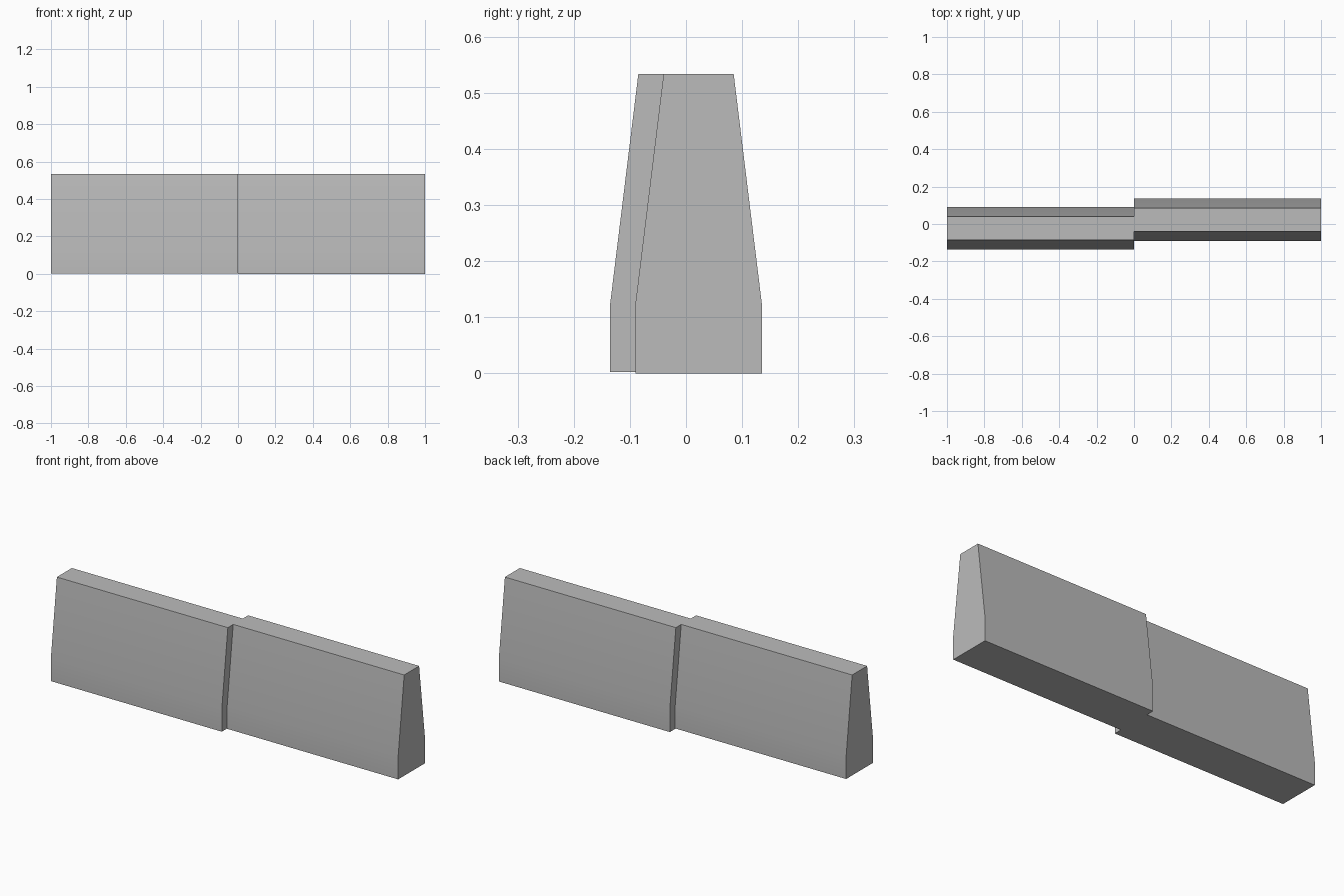
import bpy
import bmesh
from math import radians

cube = bpy.data.objects.get("Cube")
if cube:
    bpy.data.objects.remove(cube, do_unlink=True)

# Plain concrete grey
concrete = bpy.data.materials.new("concrete_grey")
concrete.use_nodes = True
colour = (0.5, 0.5, 0.5, 1)
concrete.diffuse_color = colour
concrete.node_tree.nodes["Principled BSDF"].inputs["Base Color"].default_value = colour

# Tapered barrier cross-section: half width and height
HALF_PROFILE = [(0.1125, 0.0), (0.1125, 0.125), (0.0625, 0.533)]
OFFSET = 0.0225


def barrier_half(name, x_start, y_shift, base):
    """Extrude the tapered section one unit along x."""
    outline = [(y, max(z, base)) for y, z in HALF_PROFILE]
    outline += [(-y, z) for y, z in reversed(outline)]
    bm = bmesh.new()
    end = bm.faces.new([bm.verts.new((x_start, y + y_shift, z)) for y, z in outline])
    extruded = bmesh.ops.extrude_face_region(bm, geom=[end])["geom"]
    moved = [v for v in extruded if isinstance(v, bmesh.types.BMVert)]
    bmesh.ops.translate(bm, verts=moved, vec=(1, 0, 0))
    bmesh.ops.recalc_face_normals(bm, faces=bm.faces[:])
    mesh = bpy.data.meshes.new(name)
    bm.to_mesh(mesh)
    bm.free()
    mesh.materials.append(concrete)
    obj = bpy.data.objects.new(name, mesh)
    bpy.context.collection.objects.link(obj)
    # Soften the shallow kink, keep the corners crisp
    bpy.ops.object.select_all(action="DESELECT")
    obj.select_set(True)
    bpy.context.view_layer.objects.active = obj
    bpy.ops.object.shade_smooth_by_angle(angle=radians(30))


# Two staggered wall sections
barrier_half("right_wall_section", -1, -OFFSET, 0.002)
barrier_half("left_wall_section", 0, OFFSET, 0.0)
